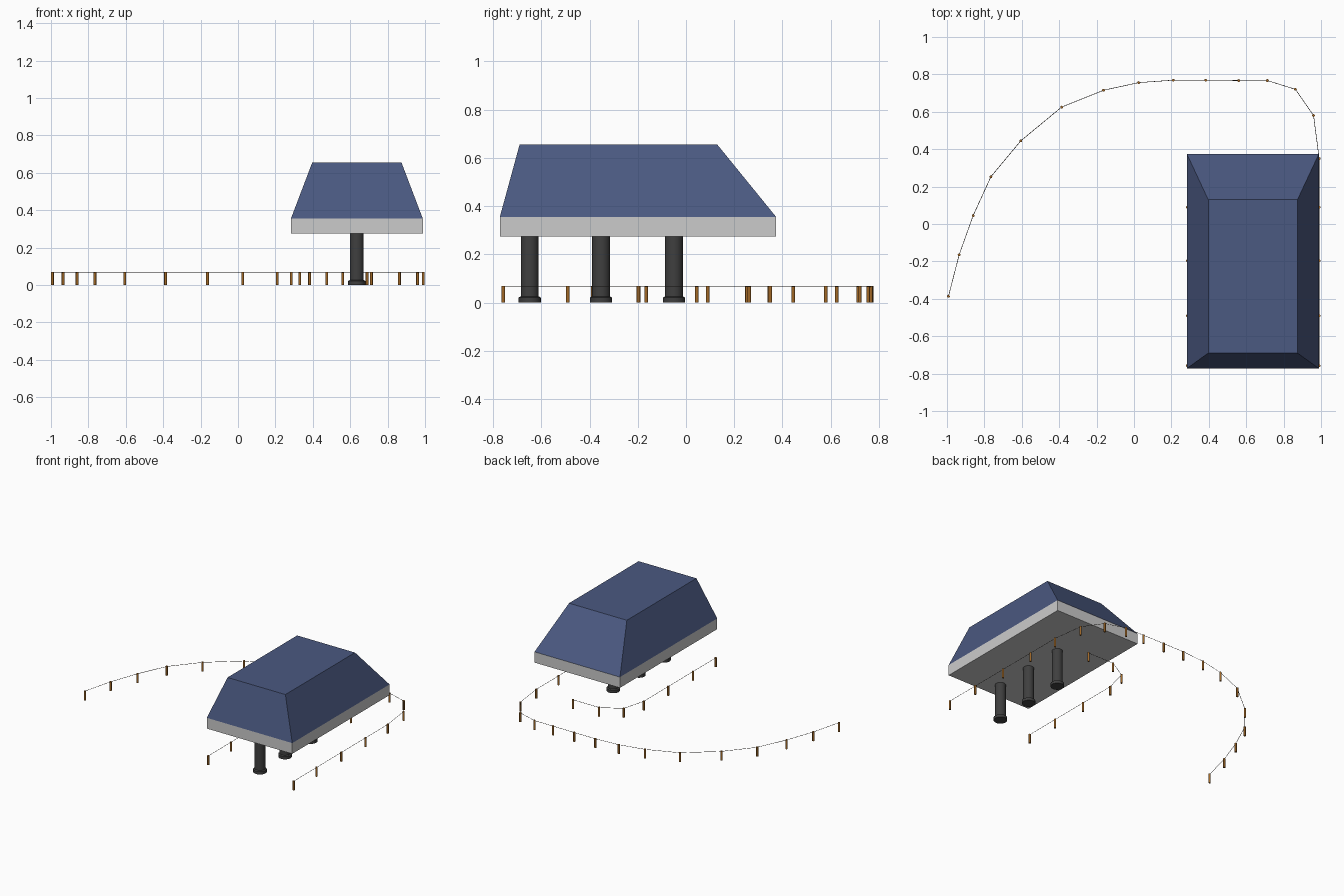
import bpy, bmesh, math

if "Cube" in bpy.data.objects:
    bpy.data.objects.remove(bpy.data.objects["Cube"])


def material(name, rgb):
    m = bpy.data.materials.new(name)
    m.diffuse_color = (*rgb, 1)
    m.use_nodes = True
    m.node_tree.nodes["Principled BSDF"].inputs["Base Color"].default_value = m.diffuse_color
    return m


NAVY = material("navy", (0.07, 0.10, 0.22))
DARK = material("dark_metal", (0.05, 0.05, 0.05))
BRONZE = material("bronze", (0.36, 0.14, 0.02))
ROPE = material("rope_grey", (0.06, 0.05, 0.04))


def finish(name, bm, mat=None, smooth=False):
    bmesh.ops.recalc_face_normals(bm, faces=bm.faces)
    me = bpy.data.meshes.new(name)
    bm.to_mesh(me)
    bm.free()
    ob = bpy.data.objects.new(name, me)
    bpy.context.collection.objects.link(ob)
    if mat:
        me.materials.append(mat)
    if smooth:
        bpy.ops.object.select_all(action='DESELECT')
        ob.select_set(True)
        bpy.context.view_layer.objects.active = ob
        bpy.ops.object.shade_smooth_by_angle(angle=math.radians(35))
    return ob


def tapered_box(name, low, high, z0, z1, mat=None):
    """Box between two rectangles (x0, x1, y0, y1)."""
    bm = bmesh.new()
    rings = []
    for (x0, x1, y0, y1), z in ((low, z0), (high, z1)):
        rings.append([bm.verts.new((x, y, z)) for x, y in
                      ((x0, y0), (x1, y0), (x1, y1), (x0, y1))])
    a, b = rings
    bm.faces.new(a)
    bm.faces.new(b)
    for i in range(4):
        j = (i + 1) % 4
        bm.faces.new((a[i], a[j], b[j], b[i]))
    return finish(name, bm, mat)


def turned(name, profile, x, y, sides, mat):
    """Closed round solid from (radius, z) pairs."""
    bm = bmesh.new()
    rings = [[bm.verts.new((x + r * math.cos(math.tau * i / sides),
                            y + r * math.sin(math.tau * i / sides), z))
              for i in range(sides)] for r, z in profile]
    for a, b in zip(rings, rings[1:]):
        for i in range(sides):
            j = (i + 1) % sides
            bm.faces.new((a[i], a[j], b[j], b[i]))
    bm.faces.new(rings[0])
    bm.faces.new(rings[-1])
    return finish(name, bm, mat, smooth=True)


# Canopy: fascia slab and hipped flat-topped roof
eave = (0.283, 0.988, -0.772, 0.374)
tapered_box("fascia", eave, eave, 0.275, 0.355)
tapered_box("roof", eave, (0.397, 0.874, -0.69, 0.13), 0.355, 0.655, NAVY)

# Columns with a flared foot
for i, y in enumerate((-0.648, -0.352, -0.05)):
    turned(f"column_{i + 1}", [(0.046, 0), (0.046, 0.021), (0.037, 0.026), (0.037, 0.28)],
           0.635, y, 24, DARK)

# Queue barrier paths
outer = [(-0.992, -0.387), (-0.935, -0.165), (-0.86, 0.045), (-0.765, 0.253),
         (-0.605, 0.445), (-0.387, 0.625), (-0.163, 0.715), (0.025, 0.756),
         (0.21, 0.769), (0.383, 0.769), (0.56, 0.767), (0.713, 0.767),
         (0.863, 0.72), (0.96, 0.58), (0.99, 0.35), (0.99, 0.09),
         (0.99, -0.197), (0.99, -0.49), (0.99, -0.757)]
inner = [(0.69, 0.345), (0.475, 0.345), (0.33, 0.262), (0.285, 0.09),
         (0.285, -0.197), (0.285, -0.49), (0.285, -0.757)]

for label, path in (("outer", outer), ("inner", inner)):
    # Posts
    for i, (x, y) in enumerate(path):
        turned(f"{label}_post_{i + 1}", [(0.0075, 0), (0.0075, 0.069)], x, y, 12, BRONZE)
    # Thin rope joining the post tops
    cu = bpy.data.curves.new(f"{label}_rope", 'CURVE')
    cu.dimensions = '3D'
    cu.bevel_depth = 0.0015
    cu.bevel_resolution = 0
    cu.use_fill_caps = True
    sp = cu.splines.new('POLY')
    sp.points.add(len(path) - 1)
    for p, (x, y) in zip(sp.points, path):
        p.co = (x, y, 0.066, 1)
    cu.materials.append(ROPE)
    bpy.context.collection.objects.link(bpy.data.objects.new(f"{label}_rope", cu))
